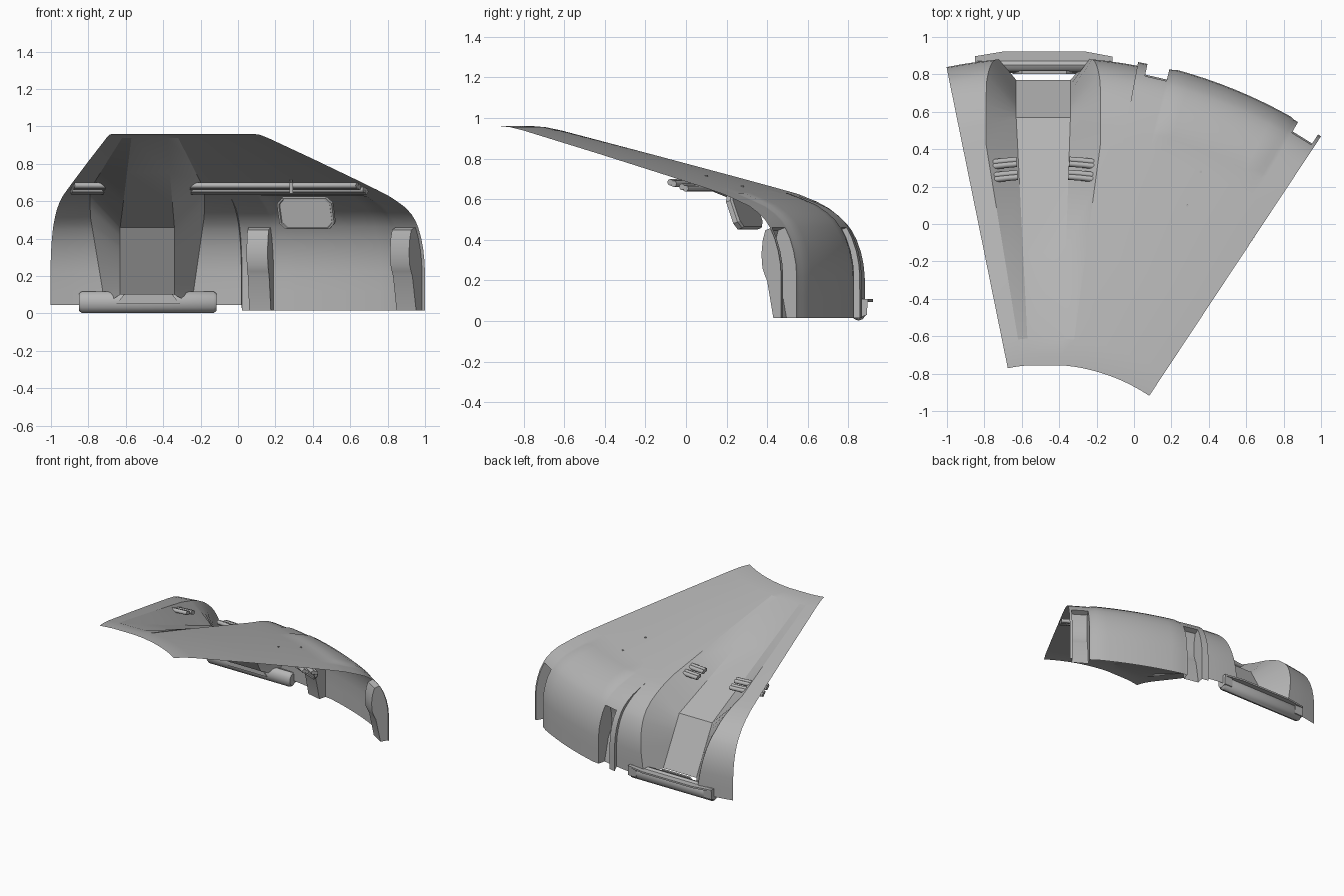
import bpy, bmesh
from math import sin, cos, asin, radians, degrees
from mathutils import Vector, Matrix

if "Cube" in bpy.data.objects:
    bpy.data.objects.remove(bpy.data.objects["Cube"])

CX, CY = -0.474, -1.758          # revolve axis of the 45 degree wedge
A0, A1, STEP = -11.5, 33.5, 10.7  # left edge, right edge, step between sections


def grey(name, v):
    m = bpy.data.materials.new(name)
    m.diffuse_color = (v, v, v, 1)
    m.use_nodes = True
    m.node_tree.nodes["Principled BSDF"].inputs["Base Color"].default_value = m.diffuse_color
    return m


DARK = grey("dark_grey", .46)


def pol(r, a, z):
    return Vector((CX + r * sin(radians(a)), CY + r * cos(radians(a)), z))


def lerp(a, b, t):
    return a + (b - a) * max(0, min(1, t))


def make(name, verts, faces, angle=25):
    me = bpy.data.meshes.new(name)
    me.from_pydata([tuple(v) for v in verts], [], faces)
    bm = bmesh.new()
    bm.from_mesh(me)
    bmesh.ops.remove_doubles(bm, verts=bm.verts, dist=2e-4)
    bmesh.ops.dissolve_degenerate(bm, edges=bm.edges, dist=1e-4)
    bmesh.ops.recalc_face_normals(bm, faces=bm.faces)
    bm.to_mesh(me)
    bm.free()
    me.materials.append(DARK)
    ob = bpy.data.objects.new(name, me)
    bpy.context.collection.objects.link(ob)
    bpy.ops.object.select_all(action='DESELECT')
    ob.select_set(True)
    bpy.context.view_layer.objects.active = ob
    bpy.ops.object.shade_smooth_by_angle(angle=radians(angle))
    return ob


def grid(name, rows, skip=lambda i, j: False, angle=25):
    n = len(rows[0])
    faces = [(i * n + j, i * n + j + 1, (i + 1) * n + j + 1, (i + 1) * n + j)
             for i in range(len(rows) - 1) for j in range(n - 1) if not skip(i, j)]
    return make(name, [p for r in rows for p in r], faces, angle)


def prism(name, outline, axis, a, b):
    """Extrude a 2D outline along one axis from a to b."""
    def p(u, v, w):
        return ((w, u, v), (u, w, v), (u, v, w))[axis]
    n = len(outline)
    verts = [p(u, v, w) for w in (a, b) for u, v in outline]
    faces = [tuple(range(n)), tuple(range(n, 2 * n))]
    faces += [(k, (k + 1) % n, n + (k + 1) % n, n + k) for k in range(n)]
    return make(name, verts, faces)


# Shell cross-section (radius, height), roof to wall
P = [(1.007, .96), (1.07, .955), (1.15, .938), (1.6, .822), (2.0, .716), (2.2, .662), (2.31, .631),
     (2.34, .621), (2.42, .588), (2.48, .555), (2.53, .515), (2.565, .48), (2.587, .45),
     (2.613, .4), (2.633, .34), (2.645, .28), (2.65, .22), (2.65, .12), (2.65, .045)]
N = len(P)
SLOT_ROW = 12
SLOTS = [(11.8, 14.4), (30.4, 33.1)]


def shell_point(i, a, off=0, bottom=None):
    r, z = P[i]
    q0, q1 = P[max(0, i - 1)], P[min(N - 1, i + 1)]
    d = Vector((q1[0] - q0[0], q1[1] - q0[1])).normalized()
    if bottom is not None and i == N - 1:
        z = bottom
    return pol(r - d.y * off, a, z + d.x * off)


def x_angle(x, r):
    return degrees(asin((x - CX) / r))


def recess_edges(i):
    """Angles where the recess meets the shell, and its two floor points."""
    r, z = P[i]
    t = (r - 1.15) / 1.05
    low = (.52 - z) / .42
    xl = lerp(lerp(-.62, -.79, t), -.72, low)
    xr = lerp(lerp(-.32, -.18, t), -.24, low)
    s = (r - 1.15) / 1.16
    k = (.631 - z) / .586
    fl, fr = lerp(-.57, -.63, s), lerp(-.38, -.34, s)
    y = lerp(lerp(-.608, .57, s), .77, k)
    zf = lerp(lerp(.938, .46, s), .10, k)
    if i <= 2:
        floor = [pol(r, x_angle(x, r), z) for x in (fl, fr)]
    else:
        floor = [Vector((fl, y, zf)), Vector((fr, y, zf))]
    return x_angle(xl, r), x_angle(xr, r), floor


# Left section of the shell with the tapering recess
rows = []
for i in range(N):
    al, ar, floor = recess_edges(i)
    rows.append([shell_point(i, lerp(A0, al, j / 3)) for j in range(4)] + floor +
                [shell_point(i, lerp(ar, STEP, j / 6)) for j in range(7)])
grid("recessed_shell", rows, angle=20)

# Right section of the shell with raised panel and slot openings
cols = [STEP, STEP, 11.8, 14.4, 14.7, 15.3] + [15.3 + 14 * k / 8 for k in range(1, 9)] + [29.9, 30.4, 33.1, A1]
rows = []
for i in range(N):
    row = []
    for j, a in enumerate(cols):
        ramp = max(0, min(1, (P[i][0] - 2.4) / .15))
        off = .02 * ramp
        if 15.2 < a < 29.5 and P[i][0] > 2.33:
            off = .009 + .017 * ramp
        if j == 0:
            off = 0
        row.append(shell_point(i, a, off, .045 if j == 0 else .015))
    rows.append(row)
openings = [cols.index(s[0]) for s in SLOTS]
grid("panelled_shell", rows, lambda i, j: i >= SLOT_ROW and j in openings, 20)

# Slot pockets bulging inward, their outer edge following the shell
POCKET = [(2.565, .447), (2.55, .4), (2.542, .33), (2.548, .26), (2.562, .225), (2.575, .2), (2.612, .015)]
OUTER = []
for i in range(SLOT_ROW, N):
    p = shell_point(i, 0, .02, .015)
    OUTER.append((p.y - CY, p.z))
for k, (a, b) in enumerate(SLOTS):
    inner = OUTER[:1] + POCKET
    section = inner + OUTER[:0:-1]
    n, m = len(section), len(inner)
    verts = [pol(r, t, z) for t in (a, b) for r, z in section]
    faces = [tuple(range(n)), tuple(range(n, 2 * n))]
    faces += [(q, q + 1, n + q + 1, n + q) for q in range(m - 1)]
    make("slot_pocket_%d" % (k + 1), verts, faces)

# Twin pipes following the underside, interrupted at the recess
for r, z in ((2.095, .657), (2.025, .68)):
    for a, b in ((A0, -4.2), (3.5, A1)):
        for dr, dz in ((-.011, .004), (.011, -.004)):
            cu = bpy.data.curves.new("pipe", 'CURVE')
            cu.dimensions = '3D'
            cu.bevel_depth = .016
            cu.bevel_resolution = 2
            cu.use_fill_caps = True
            cu.materials.append(DARK)
            sp = cu.splines.new('POLY')
            sp.points.add(16)
            for q, pt in enumerate(sp.points):
                pt.co = (*pol(r + dr, lerp(a, b, q / 16), z + dz), 1)
            bpy.context.collection.objects.link(bpy.data.objects.new("underside_pipe", cu))

# Hanging screen: chamfered tilted plate with a lighter inset face
w, h, c = .158, .088, .032
octo = [(-w, -h + c), (-w + c, -h), (w - c, -h), (w, -h + c), (w, h - c), (w - c, h), (-w + c, h), (-w, h - c)]
layers = [(.94, .022), (1, .012), (1, -.012), (.93, -.012), (.91, -.006)]
verts = [(u * s, y, v * s) for s, y in layers for u, v in octo]
faces = [tuple(range(8)), tuple(range(32, 40))]
faces += [(8 * q + k, 8 * q + (k + 1) % 8, 8 * q + 8 + (k + 1) % 8, 8 * q + 8 + k)
          for q in range(4) for k in range(8)]
screen = make("hanging_screen", verts, faces)
screen.data.materials.append(grey("screen_grey", .7))
for f in screen.data.polygons:
    if len(f.vertices) == 8 and f.center.y < 0:
        f.material_index = 1
screen.matrix_world = (Matrix.Translation((.365, .285, .537)) @ Matrix.Rotation(radians(-22), 4, 'Z')
                       @ Matrix.Rotation(radians(20), 4, 'X'))

# Small pins through the roof, and a pipe clamp
for r, a, z in ((2.007, 22.2, .705), (2.2, 22.2, .652)):
    bpy.ops.mesh.primitive_cylinder_add(vertices=8, radius=.007, depth=.03, location=pol(r, a, z))
    bpy.context.object.name = "roof_pin"
    bpy.context.object.data.materials.append(DARK)
prism("pipe_clamp", [(.06, .64), (.14, .64), (.14, .68), (.06, .70)], 0, .275, .295)

# Bumper tube below the recess with tapered ends
rings = [(-.85, .8), (-.835, 1), (-.13, 1), (-.115, .8)]
rows = [[Vector((x, .85 + .042 * s * cos(radians(30 * k)), .06 + .058 * s * sin(radians(30 * k))))
         for k in range(13)] for x, s in rings]
grid("bumper_tube", rows, angle=35)
for x in (-.85, -.115):
    make("bumper_cap", [(x, .85 + .034 * cos(radians(30 * k)), .06 + .046 * sin(radians(30 * k)))
                        for k in range(12)], [tuple(range(12))])

# Outer bumper rail with end blocks
prism("bumper_rail", [(-.85, .865), (-.85, .897), (-.7, .922), (-.26, .922), (-.115, .895), (-.115, .865)],
      2, .095, .108)
for x0, x1 in ((-.85, -.78), (-.185, -.115)):
    prism("bumper_block", [(.86, .02), (.89, .03), (.895, .1), (.86, .1)], 0, x0, x1)

# Lip plate on the inner face of the bumper tube
prism("bumper_lip", [(-.65, .05), (-.31, .05), (-.36, .112), (-.6, .112)], 1, .802, .82)
